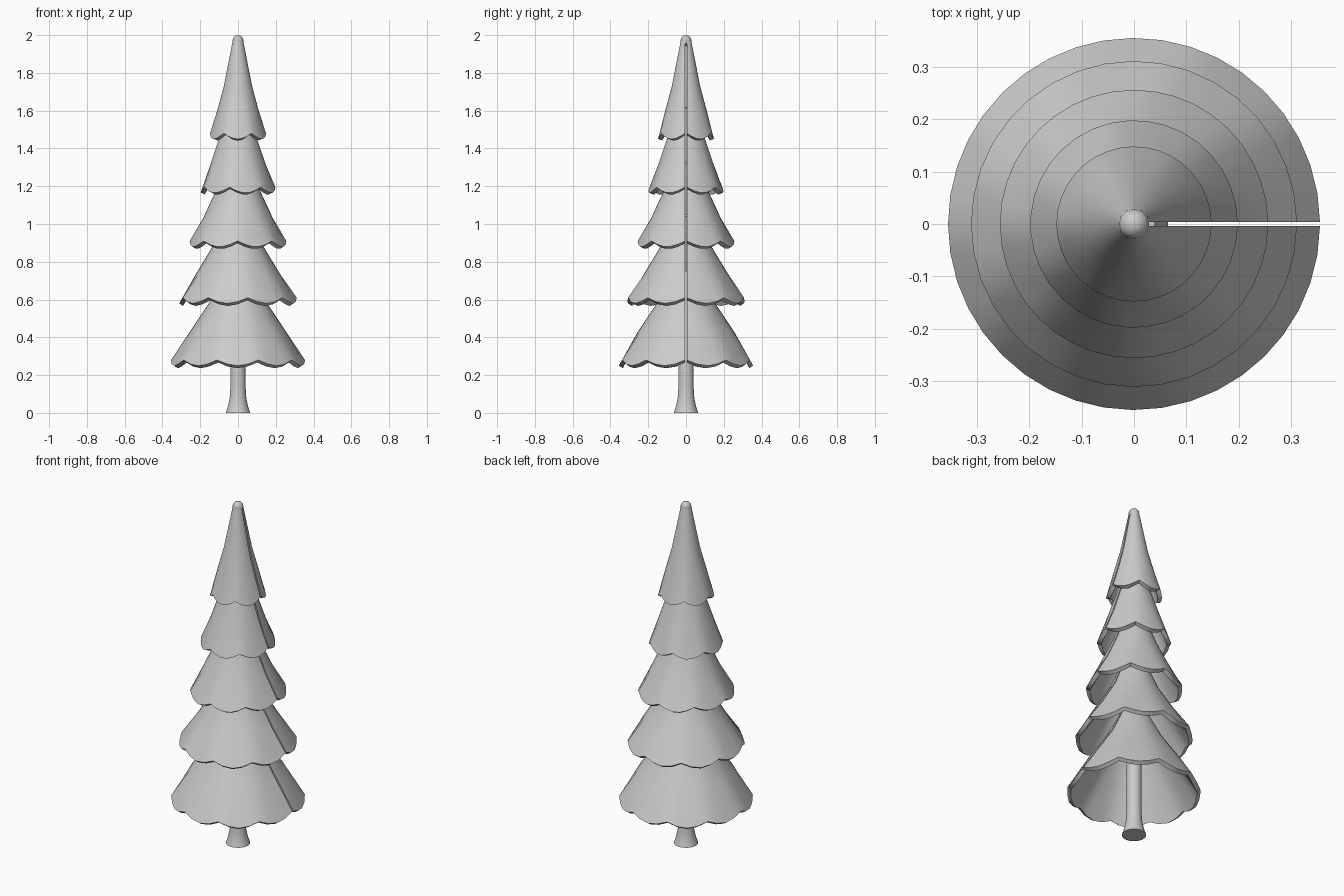
import bpy, bmesh, math

if "Cube" in bpy.data.objects:
    bpy.data.objects.remove(bpy.data.objects["Cube"])

grey = bpy.data.materials.new("light grey")
grey.diffuse_color = (0.6, 0.6, 0.6, 1)
grey.use_nodes = True
grey.node_tree.nodes["Principled BSDF"].inputs["Base Color"].default_value = grey.diffuse_color


def finish(bm, name, angle=35):
    bmesh.ops.recalc_face_normals(bm, faces=bm.faces)
    me = bpy.data.meshes.new(name)
    bm.to_mesh(me)
    bm.free()
    me.materials.append(grey)
    ob = bpy.data.objects.new(name, me)
    bpy.context.collection.objects.link(ob)
    bpy.ops.object.select_all(action='DESELECT')
    ob.select_set(True)
    bpy.context.view_layer.objects.active = ob
    bpy.ops.object.shade_smooth_by_angle(angle=math.radians(angle))
    return ob


def tier(name, profile, lobes, steps, thick=0.024, dip=0.03, gap=0.004):
    """Rolled cone shell with a scalloped hem and an open seam on +x."""
    n = lobes * steps
    # inner profile is the outer one pushed in along its normal
    inner = []
    for i, (r, z) in enumerate(profile):
        a, b = profile[max(i - 1, 0)], profile[min(i + 1, len(profile) - 1)]
        dr, dz = b[0] - a[0], b[1] - a[1]
        l = math.hypot(dr, dz)
        inner.append((max(r - thick * dz / l, 0.006), z + thick * dr / l))
    loop = [(p, i == 0) for i, p in enumerate(profile)]
    loop += [(p, i == 0) for i, p in reversed(list(enumerate(inner)))]
    bm = bmesh.new()
    cols = []
    for k in range(n + 1):
        wave = math.sin(math.pi * (k % steps) / steps)
        col = []
        for (r, z), hem in loop:
            a0 = math.asin(min(gap / r, 0.9))
            a = a0 + (2 * math.pi - 2 * a0) * k / n
            drop = dip * wave if hem else 0
            col.append(bm.verts.new((r * math.cos(a), r * math.sin(a), z - drop)))
        cols.append(col)
    m = len(loop)
    for c, d in zip(cols, cols[1:]):
        for j in range(m):
            bm.faces.new((c[j], d[j], d[(j + 1) % m], c[(j + 1) % m]))
    # seam ends, built as quads across the thickness
    for c in (cols[0], cols[-1]):
        for j in range(m // 2 - 1):
            bm.faces.new((c[j], c[j + 1], c[m - 2 - j], c[m - 1 - j]))
    return finish(bm, name)


# Branch tiers, bottom to top: one lobe fewer each time
tier("branch_tier_1", [(0.355, 0.28), (0.255, 0.43), (0.155, 0.58), (0.07, 0.75)], 10, 4)
tier("branch_tier_2", [(0.311, 0.61), (0.22, 0.74), (0.135, 0.88), (0.065, 1.05)], 9, 4)
tier("branch_tier_3", [(0.256, 0.91), (0.185, 1.03), (0.12, 1.17), (0.06, 1.33)], 8, 5)
tier("branch_tier_4", [(0.198, 1.195), (0.145, 1.32), (0.098, 1.46), (0.05, 1.62)], 7, 5)
tier("branch_tier_5", [(0.148, 1.48), (0.11, 1.6), (0.075, 1.73), (0.027, 1.975)], 6, 6)

# Trunk with flared foot
bm = bmesh.new()
rings = []
for r, z in [(0.065, 0), (0.053, 0.035), (0.044, 0.08), (0.04, 0.14), (0.04, 0.3), (0.04, 0.75)]:
    rings.append([bm.verts.new((r * math.cos(t * math.pi / 12), r * math.sin(t * math.pi / 12), z))
                  for t in range(24)])
for a, b in zip(rings, rings[1:]):
    for j in range(24):
        bm.faces.new((a[j], a[(j + 1) % 24], b[(j + 1) % 24], b[j]))
bm.faces.new(rings[0])
bm.faces.new(rings[-1])
finish(bm, "trunk")

# Ball on the tip
bm = bmesh.new()
bmesh.ops.create_uvsphere(bm, u_segments=12, v_segments=8, radius=0.029)
bmesh.ops.translate(bm, verts=bm.verts, vec=(0, 0, 1.971))
finish(bm, "tip_ball", 60)
